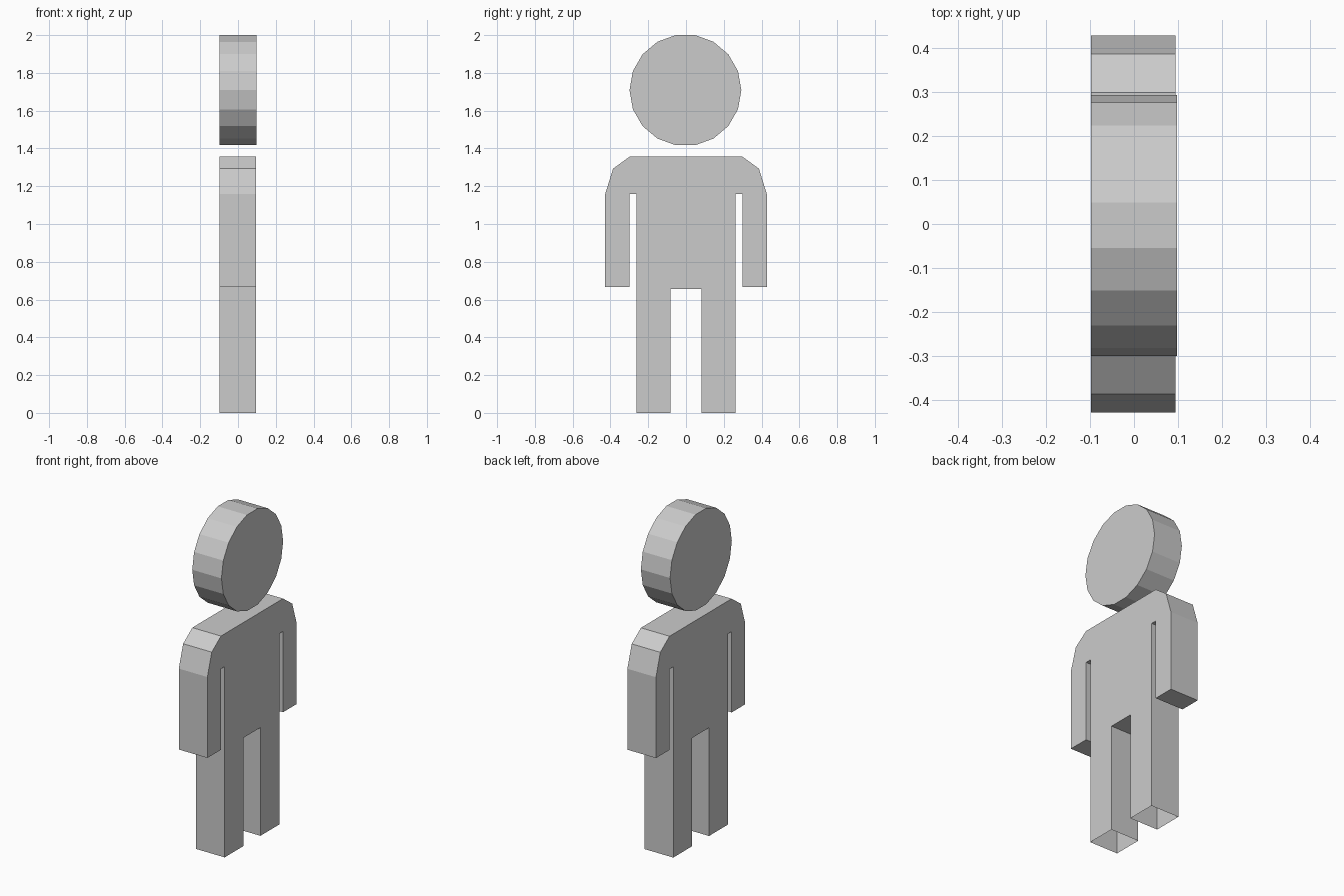
import bpy
import bmesh
import math

cube = bpy.data.objects.get("Cube")
if cube:
    bpy.data.objects.remove(cube, do_unlink=True)

grey = bpy.data.materials.new("light_grey")
grey.use_nodes = True
colour = (0.6, 0.6, 0.6, 1)
grey.diffuse_color = colour
grey.node_tree.nodes["Principled BSDF"].inputs["Base Color"].default_value = colour


def slab(name, outline, x_back, x_front, open_bottom=False):
    """Extrude a (y, z) outline along x, optionally leaving the ground faces open."""
    bm = bmesh.new()
    face = bm.faces.new([bm.verts.new((x_back, y, z)) for y, z in outline])
    grown = bmesh.ops.extrude_face_region(bm, geom=[face], use_keep_orig=True)
    for v in grown["geom"]:
        if isinstance(v, bmesh.types.BMVert):
            v.co.x = x_front
    bmesh.ops.recalc_face_normals(bm, faces=bm.faces)
    if open_bottom:
        soles = [f for f in bm.faces if all(v.co.z < 0.001 for v in f.verts)]
        bmesh.ops.delete(bm, geom=soles, context='FACES')
    mesh = bpy.data.meshes.new(name)
    bm.to_mesh(mesh)
    bm.free()
    mesh.materials.append(grey)
    obj = bpy.data.objects.new(name, mesh)
    bpy.context.collection.objects.link(obj)
    return obj


# Body: half outline from crotch round leg, armpit, hand and shoulder, mirrored
half = [(0.081, 0.657), (0.081, 0), (0.262, 0), (0.262, 1.158), (0.298, 1.158),
        (0.298, 0.667), (0.428, 0.667), (0.428, 1.158), (0.386, 1.293), (0.298, 1.357)]
slab("body", half + [(-y, z) for y, z in reversed(half)], -0.098, 0.094, open_bottom=True)

# Head: floating 18-sided disc
SIDES, RADIUS = 18, 0.296
ring = [(-0.003 + RADIUS * math.cos(math.tau * i / SIDES),
         1.7085 + RADIUS * math.sin(math.tau * i / SIDES)) for i in range(SIDES)]
slab("head", ring, -0.098, 0.098)
